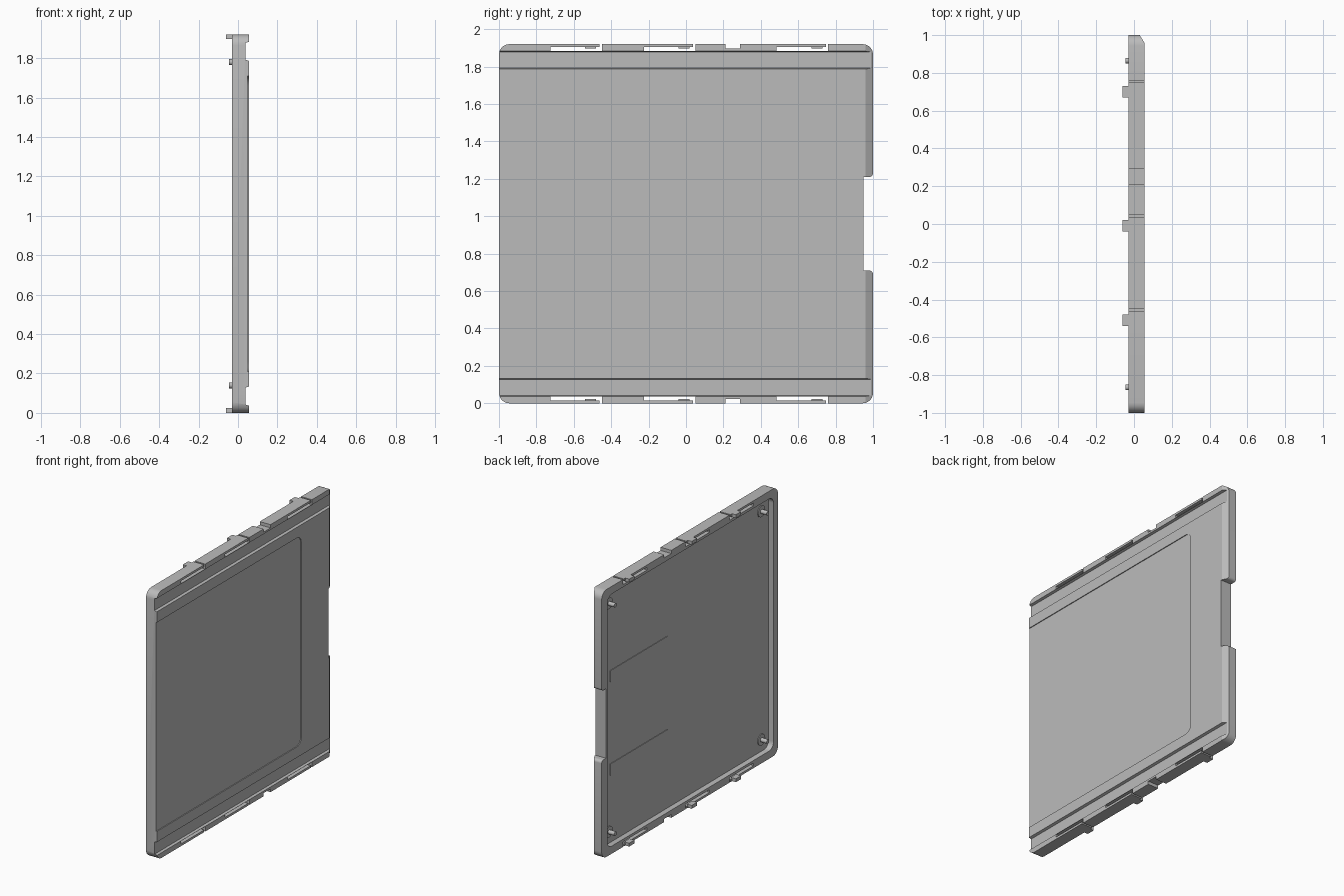
import bpy, bmesh, math
from mathutils import Vector

if "Cube" in bpy.data.objects:
    bpy.data.objects.remove(bpy.data.objects["Cube"])

H = 1.92  # panel height
grey = bpy.data.materials.new("plain grey")
grey.diffuse_color = (0.5, 0.5, 0.5, 1)
grey.use_nodes = True
grey.node_tree.nodes["Principled BSDF"].inputs["Base Color"].default_value = grey.diffuse_color


def prism(name, pts, axis, a, b):
    """Extrude a 2D outline along axis: x takes (y, z), y takes (x, z), z takes (x, y)."""
    def place(p, t):
        return {"x": (t, p[0], p[1]), "y": (p[0], t, p[1]), "z": (p[0], p[1], t)}[axis]
    bm = bmesh.new()
    lo = [bm.verts.new(place(p, a)) for p in pts]
    hi = [bm.verts.new(place(p, b)) for p in pts]
    n = len(pts)
    bm.faces.new(lo)
    bm.faces.new(hi[::-1])
    for i in range(n):
        j = (i + 1) % n
        bm.faces.new((lo[j], lo[i], hi[i], hi[j]))
    bmesh.ops.recalc_face_normals(bm, faces=bm.faces)
    me = bpy.data.meshes.new(name)
    bm.to_mesh(me)
    bm.free()
    me.materials.append(grey)
    ob = bpy.data.objects.new(name, me)
    bpy.context.collection.objects.link(ob)
    return ob


def rounded(corners, steps=6):
    """Outline from (u, v, radius) corners, each rounded with an arc."""
    out, n = [], len(corners)
    for i, (u, v, r) in enumerate(corners):
        p = Vector((u, v))
        if r == 0:
            out.append(p)
            continue
        d1 = (Vector(corners[i - 1][:2]) - p).normalized()
        d2 = (Vector(corners[(i + 1) % n][:2]) - p).normalized()
        c = p + (d1 + d2) * r
        for k in range(steps + 1):
            t = k / steps * math.pi / 2
            out.append(c - d2 * r * math.cos(t) - d1 * r * math.sin(t))
    return out


def rect(u0, u1, v0, v1, r=0):
    return rounded([(u0, v0, r), (u1, v0, r), (u1, v1, r), (u0, v1, r)])


def box(name, x, y, z):
    return prism(name, rect(*y, *z), "x", *x)


def cut(ob, cutter):
    m = ob.modifiers.new("cut", "BOOLEAN")
    m.operation, m.solver, m.object = "DIFFERENCE", "EXACT", cutter
    bpy.context.view_layer.objects.active = ob
    bpy.ops.object.modifier_apply(modifier=m.name)
    bpy.data.objects.remove(cutter)


def span(top, a, b):
    """Height range given for the top edge, mirrored for the bottom edge."""
    return (a, b) if top else (H - b, H - a)


# Panel outline with the handle notch in the +y end
panel = prism("panel", rounded([
    (-1, 0, .055), (1, 0, .055), (1, .71, .02), (.95, .71, 0),
    (.95, 1.21, 0), (1, 1.21, .02), (1, H, .055), (-1, H, .055)]), "x", -.03, .055)

# Bevelled end, rear cavity and shallow front recess
cut(panel, prism("bevel_cut", [(.0613, .95), (.0613, 1.01), (.0238, 1.01)], "z", -.1, 2.1))
cut(panel, prism("cavity_cut", rect(-.95, .935, .055, H - .055, .05), "x", -.1, .01))
cut(panel, prism("recess_cut", rect(-1.2, .64, .21, 1.71, .05), "x", .049, .2))

clip_ends = (-.45, .05, .76)  # free end of each spring clip
for top in (True, False):
    side = "top" if top else "bottom"
    # Long guide groove on the front face
    g = [(.06, 1.785), (.037, 1.792), (.037, 1.878), (.06, 1.884)]
    if not top:
        g = [(x, H - z) for x, z in g]
    cut(panel, prism("groove_cut", g, "y", -1.1, 1.1))
    # Small notch in the edge
    cut(panel, box("notch_cut", (-.1, .1), (.21, .29), span(top, 1.897, 2)))
    for i, e in enumerate(clip_ends):
        # L-shaped slot frees the clip arm
        pts = [(e - .275, 1.884), (e, 1.884), (e, 2), (e - .012, 2),
               (e - .012, 1.904), (e - .275, 1.904)]
        if not top:
            pts = [(y, H - z) for y, z in pts]
        cut(panel, prism("slot_cut", pts, "x", -.1, .1))
        # Hook at the clip's free end
        box(f"{side}_clip_hook_{i + 1}", (-.06, -.02), (e - .09, e - .03), span(top, 1.896, H))

# Locating pegs on round bosses
for y in (-.865, .865):
    for z in (.14, H - .14):
        for name, r, x0 in (("peg_boss", .04, .004), ("peg", .015, -.045)):
            ring = [(y + r * math.cos(k * math.pi / 12), z + r * math.sin(k * math.pi / 12))
                    for k in range(24)]
            prism(name, ring, "x", x0, .015)

# Thin raised pads inside the cavity
for name, z in (("lower_pad", .54), ("upper_pad", 1.21)):
    box(name, (.006, .015), (.2, .85), (z, z + .08))

for ob in bpy.context.collection.objects:
    ob.select_set(True)
bpy.context.view_layer.objects.active = panel
bpy.ops.object.shade_smooth_by_angle(angle=math.radians(30))
